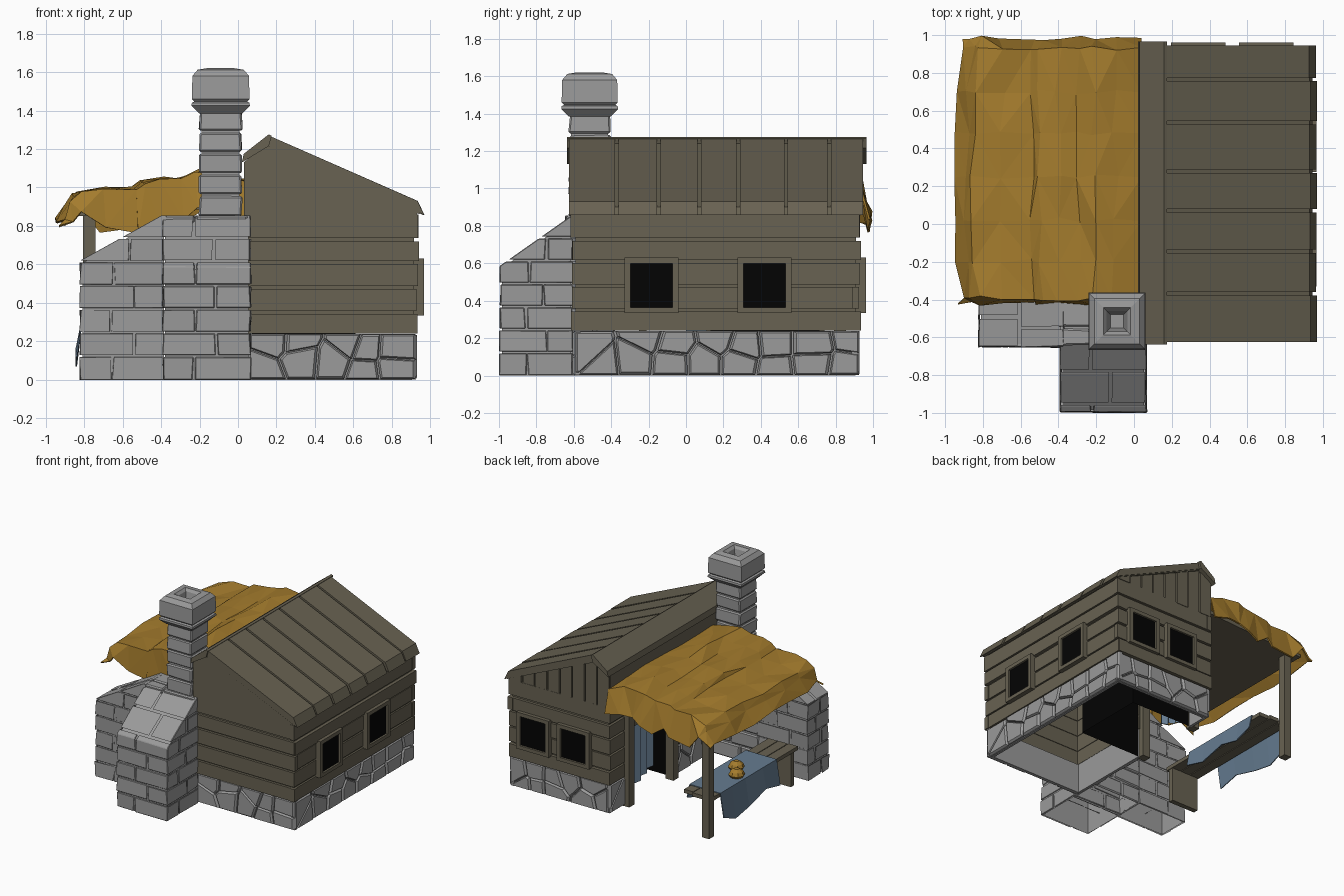
import bpy, bmesh, math, random
from mathutils import Vector as V

if "Cube" in bpy.data.objects:
    bpy.data.objects.remove(bpy.data.objects["Cube"])
random.seed(7)
R = random.uniform

def material(name, c):
    m = bpy.data.materials.new(name)
    m.diffuse_color = (*c, 1)
    m.use_nodes = True
    m.node_tree.nodes["Principled BSDF"].inputs["Base Color"].default_value = m.diffuse_color
    return m

STONE = material("grey stone", (.325, .325, .325))
WOOD = material("weathered wood", (.138, .122, .084))
CLOTH = material("ochre canvas", (.37, .20, .026))
BLUE = material("blue cloth", (.13, .20, .28))
BLACK = material("dark opening", (.001, .001, .001))

def finish(bm, name, mat, recalc=True):
    if recalc:
        bmesh.ops.recalc_face_normals(bm, faces=bm.faces[:])
    me = bpy.data.meshes.new(name)
    bm.to_mesh(me)
    bm.free()
    me.materials.append(mat)
    ob = bpy.data.objects.new(name, me)
    bpy.context.collection.objects.link(ob)
    return ob

def loft(bm, rings):
    rs = [[bm.verts.new(p) for p in r] for r in rings]
    n = len(rs[0])
    for a, b in zip(rs, rs[1:]):
        for i in range(n):
            bm.faces.new((a[i], a[(i + 1) % n], b[(i + 1) % n], b[i]))
    bm.faces.new(rs[0][::-1])
    bm.faces.new(rs[-1])

def prism(bm, pts, vec):
    loft(bm, [[V(p) for p in pts], [V(p) + V(vec) for p in pts]])

def box(bm, x0, x1, y0, y1, z0, z1, j=0):
    q = lambda x, y, z: (x + R(-j, j), y + R(-j, j), z)
    loft(bm, [[q(x0, y0, z), q(x1, y0, z), q(x1, y1, z), q(x0, y1, z)] for z in (z0, z1)])

def square(x, y, h, z):
    return [(x + a * h, y + b * h, z) for a, b in ((-1, -1), (1, -1), (1, 1), (-1, 1))]

def trim(bm, co, no):
    r = bmesh.ops.bisect_plane(bm, geom=bm.verts[:] + bm.edges[:] + bm.faces[:], plane_co=co, plane_no=no, clear_outer=True)
    bmesh.ops.holes_fill(bm, edges=[e for e in r["geom_cut"] if isinstance(e, bmesh.types.BMEdge)])

def bricks(name, x0, x1, y0, y1, z0, z1, rows, nx, ny, co=None, no=None):
    """Hollow block of staggered bricks over a recessed core, top cut by a plane."""
    bm, h, g = bmesh.new(), (z1 - z0) / rows, .005
    def cuts(a, b, n, r):
        w, s = (b - a) / n, (.22 if r % 2 else -.22) if n > 1 else 0
        return [a] + [a + w * (i + s + R(-.08, .08)) for i in range(1, n)] + [b]
    for r in range(rows):
        cx, cy = cuts(x0, x1, nx, r), cuts(y0, y1, ny, r)
        for a, b in zip(cx, cx[1:]):
            for c, d in zip(cy, cy[1:]):
                box(bm, a + g, b - g, c + g, d - g, z0 + r * h + g * (r > 0), z0 + (r + 1) * h - g, .006)
    if no:
        no = V(no).normalized()
        trim(bm, co, no)
    bmesh.ops.recalc_face_normals(bm, faces=bm.faces[:])
    bmesh.ops.bevel(bm, geom=bm.edges[:], offset=.009, segments=1, affect='EDGES', clamp_overlap=True)
    bm.normal_update()
    m = .03
    bad = [f for f in bm.faces if x0 + m < f.calc_center_median().x < x1 - m and y0 + m < f.calc_center_median().y < y1 - m
           and not (no and f.normal.dot(no) > .95) and f.calc_center_median().z < z1 - .02]
    bmesh.ops.delete(bm, geom=bad, context='FACES')
    finish(bm, name, STONE, False)
    bm, i = bmesh.new(), .016
    box(bm, x0 + i, x1 - i, y0 + i, y1 - i, z0, z1 - i)
    if no:
        trim(bm, V(co) - no * i, no)
    bmesh.ops.recalc_face_normals(bm, faces=bm.faces[:])
    bmesh.ops.delete(bm, geom=[f for f in bm.faces if f.normal.z < -.9], context='FACES')
    finish(bm, name + "_mortar", STONE, False)

# stone hearth: side wing, centre, front buttress, chimney stack
bricks("hearth_side", -.825, -.37, -.655, -.38, 0, .86, 7, 2, 2, (-.82, 0, .62), (-.25, 0, .45))
bricks("hearth_centre", -.385, .06, -.645, -.38, 0, .86, 7, 2, 2)
bricks("hearth_front", -.395, .07, -1, -.6, 0, .86, 7, 2, 2, (0, -.99, .59), (0, -.26, .37))
bricks("chimney_stack", -.205, .025, -.63, -.4, .85, 1.4, 5, 1, 1)
bm = bmesh.new()
loft(bm, [square(-.09, -.515, h, z) for h, z in ((.112, 1.385), (.152, 1.425), (.15, 1.44), (.137, 1.447),
          (.15, 1.46), (.147, 1.58), (.12, 1.612), (.072, 1.62), (.055, 1.6), (.035, 1.5))])
finish(bm, "chimney_cap", STONE)

# foundation of irregular cut stones
def foundation(bm, o, u, n, L, H=.24):
    o, u, n = V(o), V(u), V(n)
    k = max(1, round(L / .19))
    seeds = [((i + .5 + R(-.38, .38) + .25 * (r % 2)) * L / k, (r + .5 + R(-.4, .4)) * H / 2) for r in range(2) for i in range(k)]
    for s in seeds:
        poly = [V(p) for p in ((0, 0), (L, 0), (L, H), (0, H))]
        for t in seeds:
            if t == s:
                continue
            d, mid = V(t) - V(s), (V(t) + V(s)) / 2
            out = []
            for a, b in zip(poly, poly[1:] + poly[:1]):
                da, db = (a - mid).dot(d), (b - mid).dot(d)
                if da <= 0:
                    out.append(a)
                if da * db < 0:
                    out.append(a.lerp(b, da / (da - db)))
            poly = out
        if len(poly) < 3:
            continue
        c = sum(poly, V((0, 0))) / len(poly)
        ring = lambda f, d: [o + u * q.x + V((0, 0, q.y)) + n * d for q in (c.lerp(p, f) for p in poly)]
        loft(bm, [ring(.95, 0), ring(.95, .028), ring(.83, .042)])

bm = bmesh.new()
foundation(bm, (.05, -.565, 0), (1, 0, 0), (0, -1, 0), .88)
foundation(bm, (.89, -.6, 0), (0, 1, 0), (1, 0, 0), 1.53)
foundation(bm, (.05, .885, 0), (1, 0, 0), (0, 1, 0), .88)
foundation(bm, (.07, -.4, 0), (0, 1, 0), (-1, 0, 0), .52)
foundation(bm, (.07, .72, 0), (0, 1, 0), (-1, 0, 0), .2)
for b in ((.06, .905, -.58, -.56), (.885, .905, -.58, .905), (.05, .905, .88, .9), (.05, .07, -.56, .13), (.05, .07, .72, .9)):
    box(bm, *b, 0, .238)
finish(bm, "foundation", STONE)

# horizontal wall planks over a thin backing
bm = bmesh.new()
for z0, z1 in ((.24, .343), (.357, .473), (.487, .602), (.617, .718), (.738, .86)):
    e = lambda: R(-.008, .006)
    box(bm, .03, .935 + e(), -.61, -.57, z0, z1)
    box(bm, .895, .935 + e(), -.61 + e(), .93 + e(), z0, z1)
    box(bm, .03, .935 + e(), .89, .93 + e(), z0, z1)
    box(bm, .03, .07, -.6, .14 if z0 < .6 else .93, z0, z1)
    box(bm, .03, .07, .7, .92, z0, z1)
for b in ((.05, .915, -.59, -.575), (.9, .915, -.59, .91), (.05, .915, .895, .91), (.05, .065, -.59, .14), (.05, .065, .7, .91)):
    box(bm, *b, .24, .86)
finish(bm, "wall_planks", WOOD)

# gables: plain at the front, upright boards at the back
roof_z = lambda x: 1.235 - (x - .16) * .445 if x > .16 else 1.235 - (.16 - x) * .8
def gable(bm, x0, x1, y, t):
    xs = [x0] + ([.16] if x0 < .16 < x1 else []) + [x1]
    prism(bm, [(x0, y, .855), (x1, y, .855)] + [(x, y, roof_z(x)) for x in xs[::-1]], (0, t, 0))
bm = bmesh.new()
gable(bm, .03, .93, -.615, .04)
gable(bm, .035, .925, .89, .022)
for i in range(8):
    gable(bm, .03 + i * .1125 + .006, .03 + (i + 1) * .1125 - .006, .9, .03 + R(-.005, .005))
box(bm, .03, .06, -.6, .92, .85, 1.13)
finish(bm, "gables", WOOD)

# roof: long plank slope and short left slope
bm = bmesh.new()
prism(bm, [(.16, -.62, 1.245), (.93, -.62, .9), (.945, -.62, .86), (.16, -.62, 1.205)], (0, 1.56, 0))
ys = [-.635, -.37, -.145, .07, .28, .535, .765, .955]
for a, b in zip(ys, ys[1:]):
    a, b, d = a + .009, b - .009, R(-.005, .005)
    prism(bm, [(.16, a, 1.27), (.93 + d, a, .93), (.965 + d, a, .857), (.16, a, 1.215)], (0, b - a, 0))
prism(bm, [(.175, -.637, 1.268), (.16, -.637, 1.276), (.03, -.637, 1.175), (.02, -.637, 1.13), (.16, -.637, 1.215)], (0, 1.602, 0))
finish(bm, "roof", WOOD)

# windows: right wall and back wall
fr, gl = bmesh.new(), bmesh.new()
def window(c, back):
    def bar(bm, a0, a1, z0, z1, d0, d1):
        a0, a1 = a0 + c, a1 + c
        box(bm, a0, a1, d0, d1, z0, z1) if back else box(bm, d0, d1, a0, a1, z0, z1)
    d = .9 if back else .905
    bar(gl, -.118, .118, .355, .61, d, d + .046)
    for b in ((-.145, -.112, .335, .63), (.112, .145, .335, .63), (-.112, .112, .335, .364), (-.112, .112, .6, .63)):
        bar(fr, *b, d, d + .062)
for c, back in ((-.185, 0), (.42, 0), (.7, 1), (.34, 1)):
    window(c, back)
finish(fr, "window_frames", WOOD)
finish(gl, "window_panes", BLACK)

# doorway: posts, dark alcove and pleated curtain
bm = bmesh.new()
box(bm, -.01, .06, .675, .74, 0, .92)
box(bm, -.01, .06, .11, .175, 0, .92)
box(bm, .005, .06, .17, .68, .62, .69)
box(bm, -.805, -.74, .79, .855, 0, .86)
finish(bm, "posts", WOOD)
bm = bmesh.new()
box(bm, .072, .61, .13, .715, .005, .66)
bmesh.ops.recalc_face_normals(bm, faces=bm.faces[:])
bmesh.ops.delete(bm, geom=[f for f in bm.faces if f.normal.z < -.9 or f.normal.x < -.9], context='FACES')
finish(bm, "dark_alcove", BLACK, False)
bm = bmesh.new()
pl = [[bm.verts.new((.04 + .03 * (i % 2), .68 - i * .04, z)) for z in (.06 + .015 * i, .66)] for i in range(9)]
for a, b in zip(pl, pl[1:]):
    bm.faces.new((a[0], b[0], b[1], a[1]))
finish(bm, "door_curtain", BLUE)

# canvas awning with hanging skirts
prof = [(.04, 1.03), (-.1, 1.065), (-.22, 1.085), (-.29, 1.045), (-.4, 1.045), (-.5, 1.03), (-.535, .995), (-.7, .99), (-.85, .965), (-.89, .92), (-.95, .83)]
rows = [-.425, -.395, -.2, .02, .25, .48, .7, .93, .985]
bm, grid = bmesh.new(), []
for j, y in enumerate(rows):
    skirt, row = j in (0, len(rows) - 1), []
    for i, (x, z) in enumerate(prof):
        s = 1 if 0 < i < 10 else .4
        drop = (R(.18, .26) if i < 8 else .1 if i < 10 else .02) if skirt else 0
        x += .035 if i > 7 and (j < 2 or j > 6) else 0
        row.append(bm.verts.new((x + (R(-.02, .02) if i else 0), y + R(-.012, .015) * s, z - drop + R(-.014, .014))))
    grid.append(row)
for a, b in zip(grid, grid[1:]):
    for i in range(len(prof) - 1):
        bm.faces.new((a[i], a[i + 1], b[i + 1], b[i]))
bmesh.ops.triangulate(bm, faces=bm.faces[:])
aw = finish(bm, "awning", CLOTH)
aw.modifiers.new("thickness", 'SOLIDIFY').thickness = .012
bm = bmesh.new()
prism(bm, [(.04, -.38, .93), (-.85, -.38, .87), (-.85, -.38, .85), (.04, -.38, .9)], (0, 1.29, 0))
finish(bm, "awning_boards", WOOD)

# stall table with end panel, draped cloth and loaves
bm = bmesh.new()
for i in range(3):
    box(bm, -.8 + i * .087, -.8 + i * .087 + .081, -.28 + R(-.01, .01), .8 + R(-.02, .02), .285, .315)
box(bm, -.79, -.55, -.25, -.21, .01, .287)
finish(bm, "table", WOOD)
bm, strips = bmesh.new(), []
for y, f, b in ((.0, .12, .2), (.18, .16, .15), (.4, .1, .2), (.57, .07, .16), (.72, .13, .21)):
    strips.append([bm.verts.new(p) for p in ((-.845, y, f), (-.812, y, .322), (-.535, y, .322), (-.51, y, b))])
for a, b in zip(strips, strips[1:]):
    for i in range(3):
        bm.faces.new((a[i], a[i + 1], b[i + 1], b[i]))
cl = finish(bm, "table_cloth", BLUE)
cl.modifiers.new("thickness", 'SOLIDIFY').thickness = .008
bm = bmesh.new()
for x, y in ((-.74, .41), (-.66, .3)):
    loft(bm, [[(x + r * math.cos(k * math.pi / 4), y + r * math.sin(k * math.pi / 4), z) for k in range(8)]
              for r, z in ((.05, .322), (.062, .34), (.05, .365), (.02, .385))])
finish(bm, "bread_loaves", CLOTH)
